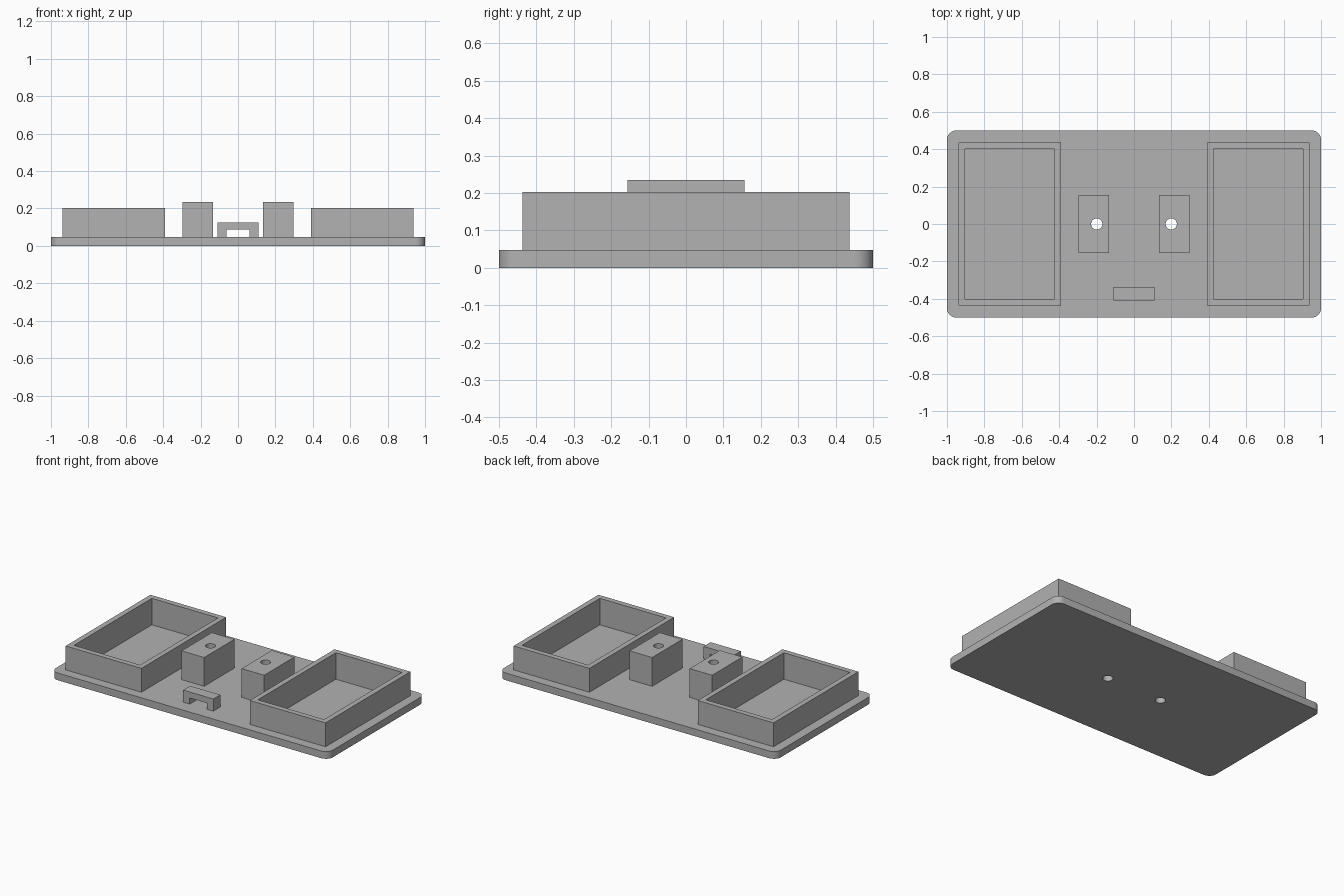
import bpy
import bmesh
from math import sin, cos, pi, radians

default = bpy.data.objects.get("Cube")
if default:
    bpy.data.objects.remove(default, do_unlink=True)

grey = bpy.data.materials.new("matte_grey")
grey.use_nodes = True
colour = (0.445, 0.445, 0.445, 1)
grey.diffuse_color = colour
grey.node_tree.nodes["Principled BSDF"].inputs["Base Color"].default_value = colour

PLATE_TOP = 0.047
TRAY_FLOOR = 0.03


def prism(name, outline, vector):
    """Extrude a closed planar outline along a vector."""
    bm = bmesh.new()
    face = bm.faces.new([bm.verts.new(p) for p in outline])
    new = bmesh.ops.extrude_face_region(bm, geom=[face])["geom"]
    moved = [v for v in new if isinstance(v, bmesh.types.BMVert)]
    bmesh.ops.translate(bm, vec=vector, verts=moved)
    bmesh.ops.recalc_face_normals(bm, faces=bm.faces)
    mesh = bpy.data.meshes.new(name)
    bm.to_mesh(mesh)
    bm.free()
    mesh.materials.append(grey)
    obj = bpy.data.objects.new(name, mesh)
    bpy.context.collection.objects.link(obj)
    return obj


def box(name, x0, x1, y, z0, z1):
    """Box that is symmetric about y = 0."""
    outline = [(x0, -y, z0), (x1, -y, z0), (x1, y, z0), (x0, y, z0)]
    return prism(name, outline, (0, 0, z1 - z0))


def cut(obj, cutter):
    mod = obj.modifiers.new("cut", "BOOLEAN")
    mod.operation = "DIFFERENCE"
    mod.solver = "EXACT"
    mod.object = cutter
    bpy.context.view_layer.objects.active = obj
    bpy.ops.object.modifier_apply(modifier=mod.name)


# Base plate with rounded corners
radius, steps = 0.05, 8
outline = []
for i, (sx, sy) in enumerate([(1, 1), (-1, 1), (-1, -1), (1, -1)]):
    for k in range(steps + 1):
        a = (i + k / steps) * pi / 2
        outline.append((sx * (1 - radius) + radius * cos(a),
                        sy * (0.5 - radius) + radius * sin(a), 0))
base = prism("base_plate", outline, (0, 0, PLATE_TOP))
parts, cutters = [base], []

for side, s in (("left", 1), ("right", -1)):
    # Open tray with a sunken floor
    tray = box(side + "_tray", *sorted((s * 0.391, s * 0.938)), 0.437, PLATE_TOP, 0.203)
    pocket = box("pocket_cutter", *sorted((s * 0.425, s * 0.903)), 0.402, TRAY_FLOOR, 0.3)
    # Mounting block with a hole through block and plate
    block = box(side + "_block", *sorted((s * 0.135, s * 0.298)), 0.156, PLATE_TOP, 0.235)
    ring = [(s * 0.199 + 0.03 * cos(k * pi / 16), 0.03 * sin(k * pi / 16), -0.1)
            for k in range(32)]
    hole = prism("hole_cutter", ring, (0, 0, 0.5))
    for obj, cutter in ((tray, pocket), (base, pocket), (block, hole), (base, hole)):
        cut(obj, cutter)
    parts += [tray, block]
    cutters += [pocket, hole]

for c in cutters:
    bpy.data.objects.remove(c, do_unlink=True)

# Small bridge-shaped bracket at the front
half = [(0.109, 0.126), (0.109, PLATE_TOP), (0.062, PLATE_TOP), (0.062, 0.087)]
profile = half + [(-x, z) for x, z in reversed(half)]
parts.append(prism("front_bracket", [(x, -0.409, z) for x, z in profile], (0, 0.072, 0)))

# Smooth the round surfaces, keep edges crisp
bpy.ops.object.select_all(action="DESELECT")
for p in parts:
    p.select_set(True)
bpy.context.view_layer.objects.active = base
bpy.ops.object.shade_smooth_by_angle(angle=radians(30))
